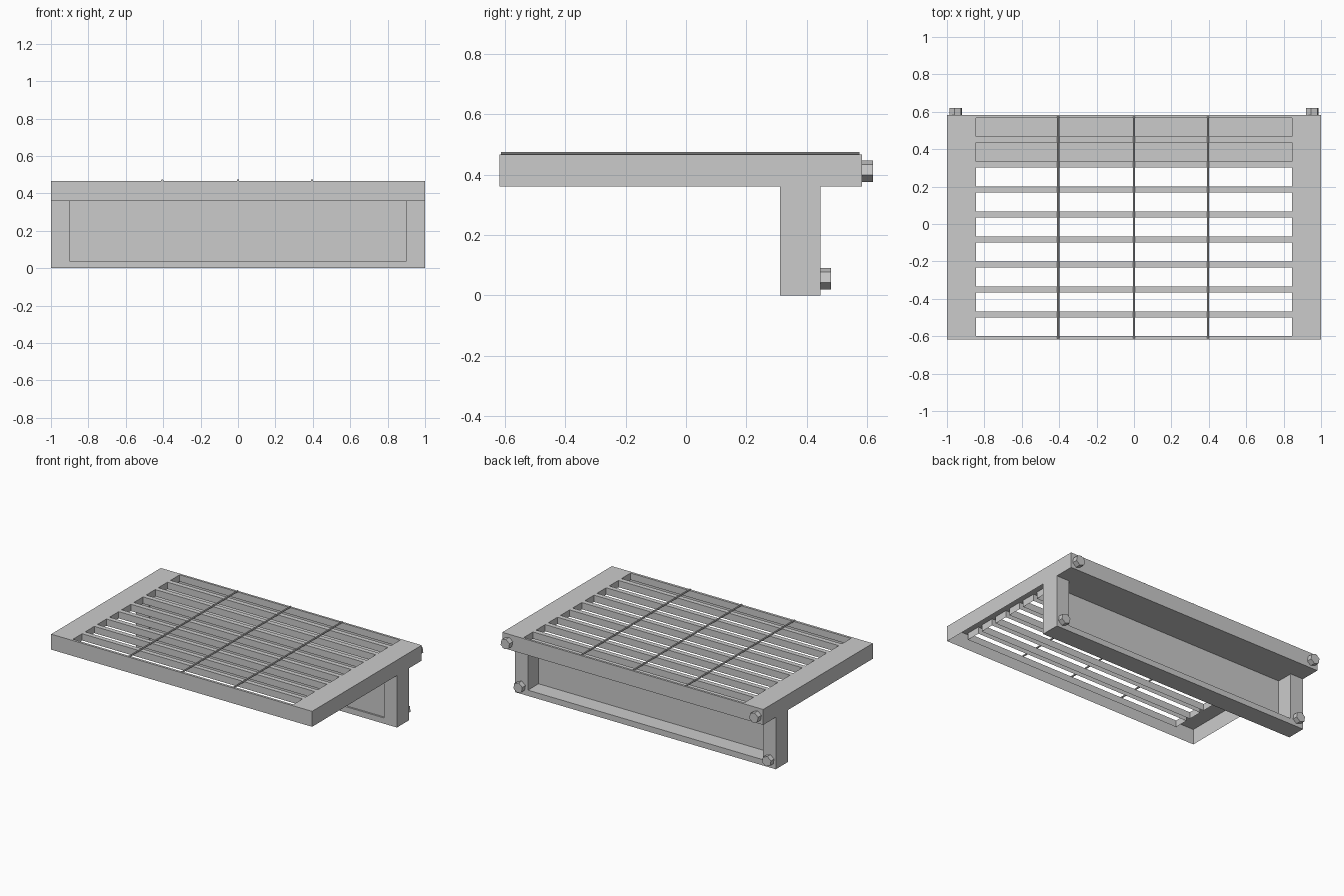
import bpy, bmesh, math
from mathutils import Matrix

if "Cube" in bpy.data.objects:
    bpy.data.objects.remove(bpy.data.objects["Cube"])

X, Y0, Y1 = 1.0, -0.617, 0.583        # shelf footprint
ZB, ZT = 0.36, 0.467                  # shelf underside and top
SX, SLOT, PITCH = 0.845, 0.1, 0.1335  # slot half length, width, spacing
SLOT_Z = 0.42                         # bottom of slot walls


def finish(name, bm):
    bmesh.ops.remove_doubles(bm, verts=bm.verts, dist=0.0001)
    bmesh.ops.recalc_face_normals(bm, faces=bm.faces)
    me = bpy.data.meshes.new(name)
    bm.to_mesh(me)
    bm.free()
    ob = bpy.data.objects.new(name, me)
    bpy.context.collection.objects.link(ob)
    return ob


def quad(bm, *pts):
    return bm.faces.new([bm.verts.new(p) for p in pts])


def flat(bm, x0, x1, y0, y1, z):
    quad(bm, (x0, y0, z), (x1, y0, z), (x1, y1, z), (x0, y1, z))


def walls(bm, x0, x1, y0, y1, z0, z1):
    c = [(x0, y0), (x1, y0), (x1, y1), (x0, y1)]
    for i in range(4):
        a, b = c[i], c[(i + 1) % 4]
        quad(bm, (*a, z0), (*b, z0), (*b, z1), (*a, z1))


def box(name, x0, x1, y0, y1, z0, z1):
    bm = bmesh.new()
    flat(bm, x0, x1, y0, y1, z0)
    flat(bm, x0, x1, y0, y1, z1)
    walls(bm, x0, x1, y0, y1, z0, z1)
    return finish(name, bm)


def prism(name, x, y0, y1, z, r, sides, turn=0):
    bm = bmesh.new()
    m = (Matrix.Translation((x, (y0 + y1) / 2, z))
         @ Matrix.Rotation(math.radians(90), 4, 'X')
         @ Matrix.Rotation(math.radians(turn), 4, 'Z'))
    bmesh.ops.create_cone(bm, cap_ends=True, segments=sides, radius1=r,
                          radius2=r, depth=y1 - y0, matrix=m)
    return finish(name, bm)


# Shelf: hollow thin shell, slotted top with slot walls hanging down
bm = bmesh.new()
starts = [-0.6 + PITCH * i for i in range(9)]
ys = [Y0] + [v for s in starts for v in (s, s + SLOT)] + [Y1]
for i in range(len(ys) - 1):
    a, b = ys[i], ys[i + 1]
    flat(bm, -X, -SX, a, b, ZT)
    flat(bm, SX, X, a, b, ZT)
    if i % 2 == 0:
        flat(bm, -SX, SX, a, b, ZT)
    else:
        walls(bm, -SX, SX, a, b, SLOT_Z, ZT)
    for x in (-X, X):
        quad(bm, (x, a, ZB), (x, b, ZB), (x, b, ZT), (x, a, ZT))
for y in (Y0, Y1):
    xs = [-X, -SX, SX, X]
    for a, b in zip(xs, xs[1:]):
        quad(bm, (a, y, ZB), (b, y, ZB), (b, y, ZT), (a, y, ZT))
finish("slotted_shelf", bm)

# Closed underside behind the support
box("rear_underside", -X, X, 0.312, Y1, ZB, ZB + 0.005)

# Support frame with its recessed panel
for side, s in (("left", -1), ("right", 1)):
    box(side + "_post", min(s, s * 0.9), max(s, s * 0.9), 0.312, 0.445, 0, ZB)
box("bottom_rail", -0.9, 0.9, 0.312, 0.445, 0, 0.04)
box("support_panel", -0.9, 0.9, 0.324, 0.329, 0.04, ZB)

# Thin rods across the slots
for i, x in enumerate((-0.405, 0, 0.396)):
    prism(f"rod_{i + 1}", x, -0.612, 0.575, 0.470, 0.006, 8, 22.5)

# Hexagonal bolts on the back
for side, s in (("left", -1), ("right", 1)):
    prism(side + "_upper_bolt", s * 0.953, 0.58, 0.62, 0.411, 0.036, 6, 10)
    prism(side + "_lower_bolt", s * 0.953, 0.443, 0.48, 0.055, 0.036, 6, 10)
